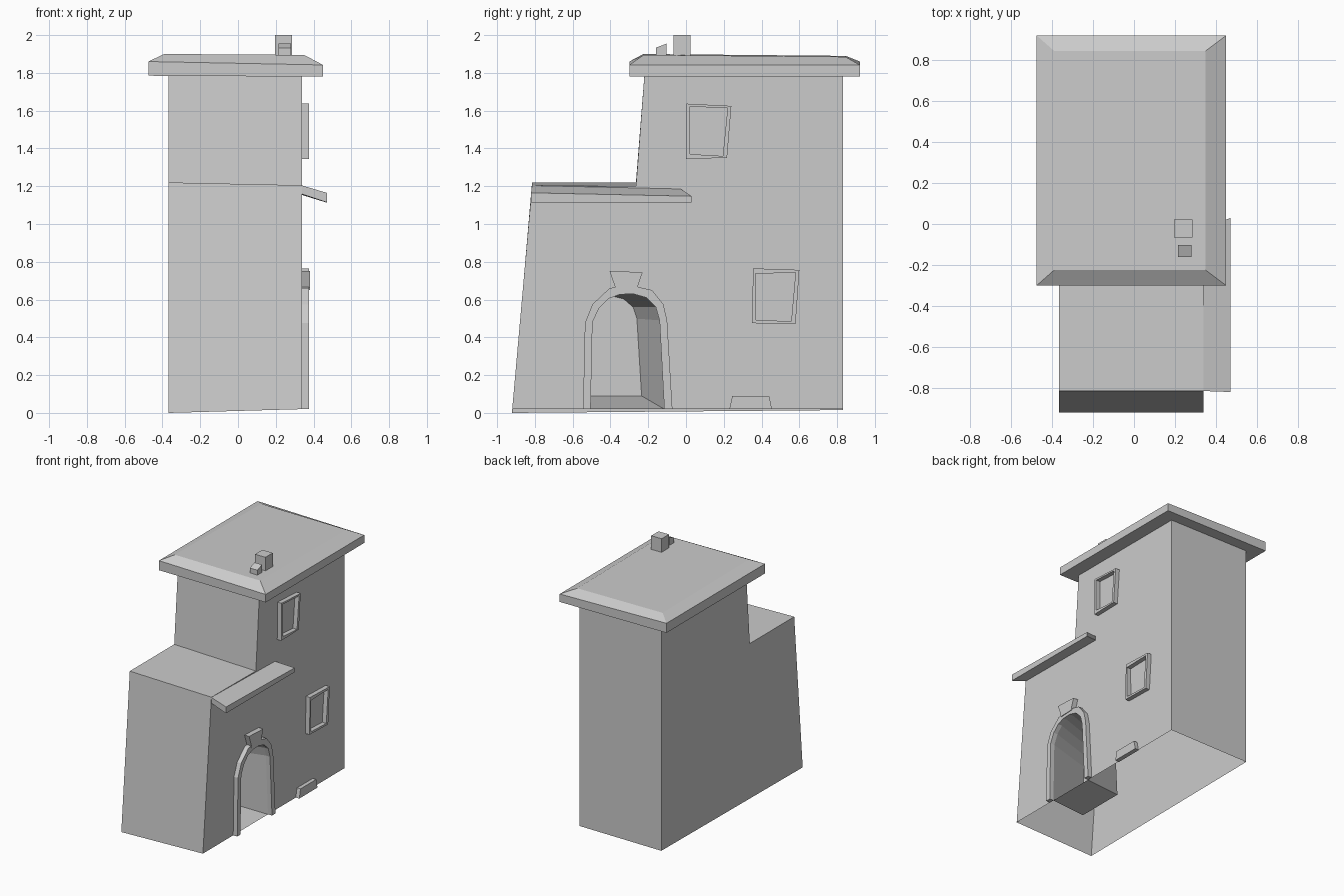
import bpy, bmesh

if "Cube" in bpy.data.objects:
    bpy.data.objects.remove(bpy.data.objects["Cube"])

WALL = 0.34   # x of the right-hand wall


def finish(name, bm):
    bmesh.ops.recalc_face_normals(bm, faces=bm.faces)
    mesh = bpy.data.meshes.new(name)
    bm.to_mesh(mesh)
    bm.free()
    obj = bpy.data.objects.new(name, mesh)
    bpy.context.collection.objects.link(obj)
    return obj


def loft(name, rings):
    """Closed solid through rings with equal point counts."""
    bm = bmesh.new()
    vs = [[bm.verts.new(p) for p in r] for r in rings]
    n = len(rings[0])
    for a, b in zip(vs, vs[1:]):
        for i in range(n):
            j = (i + 1) % n
            bm.faces.new((a[i], a[j], b[j], b[i]))
    bm.faces.new(vs[0][::-1])
    bm.faces.new(vs[-1])
    return finish(name, bm)


def prism(name, pts, x0, x1):
    """Extrude a (y, z) outline along x."""
    return loft(name, [[(x, y, z) for y, z in pts] for x in (x0, x1)])


def rect(x0, x1, y0, y1, zl, zr):
    return [(x0, y0, zl), (x1, y0, zr), (x1, y1, zr), (x0, y1, zl)]


# Doorway outlines, front foot to rear foot
arch_in = [(-0.505, 0.02), (-0.495, 0.48), (-0.46, 0.555), (-0.41, 0.605),
           (-0.35, 0.627), (-0.28, 0.63), (-0.21, 0.61), (-0.16, 0.56),
           (-0.14, 0.49), (-0.115, 0.02)]
arch_out = [(-0.545, 0.02), (-0.535, 0.475), (-0.495, 0.575), (-0.405, 0.66),
            (-0.35, 0.67), (-0.27, 0.67), (-0.18, 0.65), (-0.12, 0.575),
            (-0.10, 0.49), (-0.072, 0.02)]

# Stepped house walls, open underneath, with the doorway in the right wall
left = [(-0.92, 0.0), (-0.815, 1.22), (-0.265, 1.22), (-0.22, 1.79), (0.83, 1.79), (0.83, 0.015)]
right = [(-0.92, 0.02), (-0.815, 1.205), (-0.265, 1.2), (-0.22, 1.79), (0.83, 1.79), (0.83, 0.02)]
bm = bmesh.new()
lv = [bm.verts.new((-0.367, y, z)) for y, z in left]
rv = [bm.verts.new((WALL, y, z)) for y, z in right]
dv = [bm.verts.new((WALL, y, z)) for y, z in arch_in]
for i in range(5):
    bm.faces.new((lv[i], lv[i + 1], rv[i + 1], rv[i]))
bm.faces.new(lv)
bm.faces.new(rv + dv[::-1])
# Slanting door recess with a rising floor
bv = [bm.verts.new((-0.04, y - 0.12, 0.09 + (z - 0.02) * 0.87)) for y, z in arch_in]
for i in range(len(dv)):
    j = (i + 1) % len(dv)
    bm.faces.new((dv[i], dv[j], bv[j], bv[i]))
bm.faces.new(bv)
finish("house_walls", bm)

# Main roof slab with bevelled top
loft("main_roof", [rect(-0.475, 0.45, -0.30, 0.92, 1.785, 1.78),
                   rect(-0.475, 0.45, -0.30, 0.92, 1.86, 1.842),
                   [(-0.39, -0.225, 1.90), (0.35, -0.225, 1.895),
                    (0.35, 0.845, 1.885), (-0.39, 0.845, 1.89)]])

# Chimneys
loft("chimney", [rect(0.195, 0.285, -0.067, 0.023, z, z) for z in (1.87, 2.0)])
prism("small_chimney", [(-0.16, 1.87), (-0.103, 1.87), (-0.103, 1.955), (-0.16, 1.933)], 0.215, 0.28)

# Sloping awning over the door
loft("awning", [[(WALL - 0.005, -0.815, 1.205), (0.47, -0.82, 1.165), (0.47, -0.82, 1.115), (WALL - 0.005, -0.815, 1.16)],
                [(WALL - 0.005, -0.03, 1.187), (0.47, 0.03, 1.147), (0.47, 0.03, 1.113), (WALL - 0.005, -0.03, 1.155)]])

# Door surround and keystone
prism("door_surround", arch_out + arch_in[::-1], WALL, 0.375)
prism("keystone", [(-0.405, 0.752), (-0.23, 0.744), (-0.255, 0.67), (-0.255, 0.655),
                   (-0.375, 0.65), (-0.375, 0.665)], WALL, 0.38)


# Crooked window frames
def window(name, outer, inner):
    bm = bmesh.new()
    loops = [[bm.verts.new((x, y, z)) for y, z in pts]
             for x, pts in ((WALL, outer), (0.375, outer), (0.375, inner), (WALL, inner))]
    for a, b in zip(loops, loops[1:] + loops[:1]):
        for i in range(4):
            j = (i + 1) % 4
            bm.faces.new((a[i], a[j], b[j], b[i]))
    finish(name, bm)


window("upper_window_frame",
       [(0.0, 1.345), (0.003, 1.637), (0.24, 1.625), (0.217, 1.35)],
       [(0.02, 1.37), (0.02, 1.622), (0.22, 1.613), (0.195, 1.36)])
window("lower_window_frame",
       [(0.35, 0.475), (0.355, 0.765), (0.6, 0.757), (0.58, 0.47)],
       [(0.37, 0.492), (0.367, 0.737), (0.58, 0.742), (0.557, 0.485)])

# Low block at the foot of the wall
prism("wall_step", [(0.23, 0.02), (0.245, 0.09), (0.44, 0.09), (0.455, 0.02)], WALL - 0.005, 0.37)
